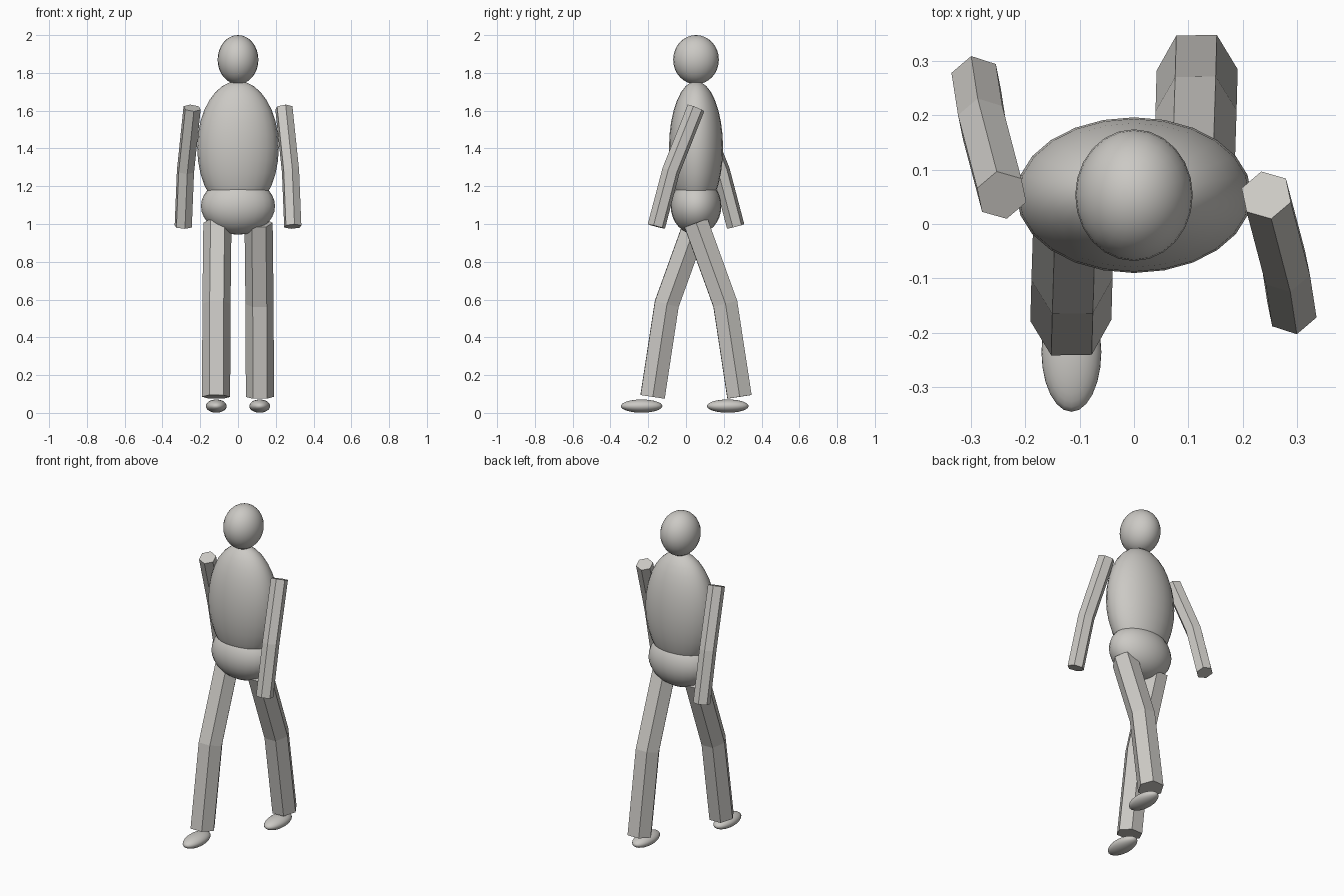
import bpy, bmesh, math
from mathutils import Vector, Matrix

cube = bpy.data.objects.get("Cube")
if cube:
    bpy.data.objects.remove(cube, do_unlink=True)

# One warm grey for the whole figure
grey = bpy.data.materials.new("warm grey")
grey.use_nodes = True
colour = (0.6, 0.585, 0.555, 1)
grey.diffuse_color = colour
grey.node_tree.nodes["Principled BSDF"].inputs["Base Color"].default_value = colour

BODY_Y = 0.053  # depth of the body axis


def add_object(name, bm, smooth):
    bmesh.ops.recalc_face_normals(bm, faces=bm.faces)
    for face in bm.faces:
        face.smooth = smooth
    mesh = bpy.data.meshes.new(name)
    bm.to_mesh(mesh)
    bm.free()
    mesh.materials.append(grey)
    obj = bpy.data.objects.new(name, mesh)
    bpy.context.collection.objects.link(obj)


def ellipsoid(name, centre, radii):
    bm = bmesh.new()
    place = Matrix.Translation(centre) @ Matrix.Diagonal((*radii, 1))
    bmesh.ops.create_uvsphere(bm, u_segments=24, v_segments=16, radius=1, matrix=place)
    add_object(name, bm, True)


def limb(name, points, radius, phase, side):
    """Six-sided bent tube; side -1 turns it half round the body axis."""
    pts = [Vector((side * x, BODY_Y + side * y, z)) for x, y, z in points]
    upper = (pts[1] - pts[0]).normalized()
    lower = (pts[2] - pts[1]).normalized()
    bm = bmesh.new()
    rings = []
    for p, axis in zip(pts, (upper, (upper + lower).normalized(), lower)):
        u = Vector((1, 0, 0))
        u = (u - axis * u.dot(axis)).normalized()
        v = u.cross(axis)
        angles = [math.radians(phase + 60 * i) for i in range(6)]
        rings.append([bm.verts.new(p + radius * (u * math.cos(a) - v * math.sin(a)))
                      for a in angles])
    for top, bottom in zip(rings, rings[1:]):
        for i in range(6):
            j = (i + 1) % 6
            bm.faces.new((top[i], top[j], bottom[j], bottom[i]))
    bm.faces.new(rings[0])
    bm.faces.new(rings[-1])
    add_object(name, bm, False)


# Head and body
ellipsoid("head", (0, BODY_Y, 1.87), (0.108, 0.121, 0.13))
ellipsoid("torso", (0, BODY_Y, 1.405), (0.216, 0.143, 0.352))
ellipsoid("pelvis", (0, BODY_Y, 1.095), (0.196, 0.134, 0.151))

# Limbs in mid stride: the right side is the left turned half round
for label, side in (("left", 1), ("right", -1)):
    limb(label + "_arm",
         [(0.243, 0, 1.614), (0.278, -0.133, 1.28), (0.29, -0.21, 0.987)],
         0.048, 19, side)
    limb(label + "_leg",
         [(0.109, 0, 1.005), (0.114, 0.155, 0.577), (0.116, 0.23, 0.085)],
         0.0745, -1, side)
    ellipsoid(label + "_foot", (side * 0.115, -0.007 + side * 0.228, 0.036),
              (0.055, 0.11, 0.035))
